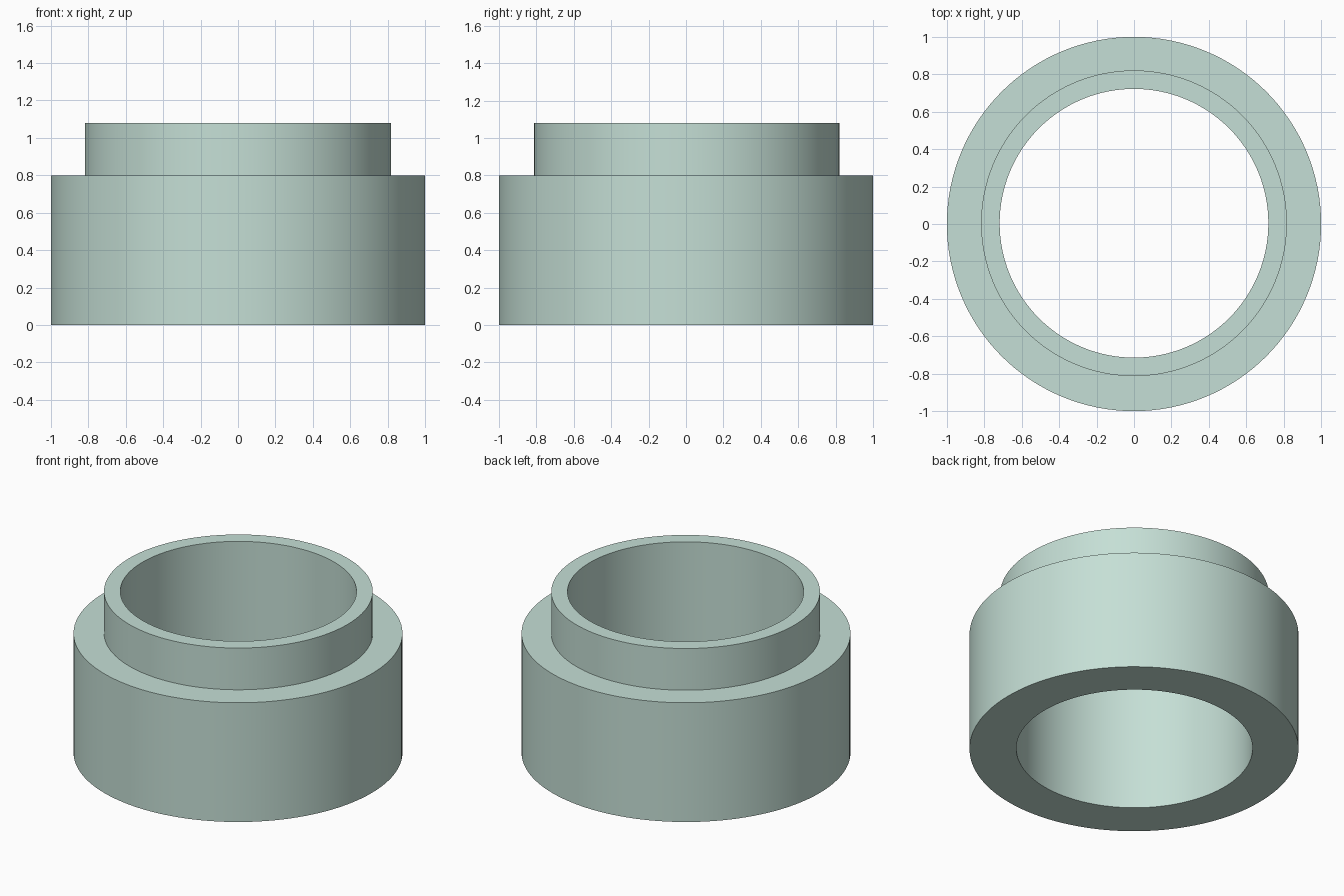
import bpy, bmesh, math

if "Cube" in bpy.data.objects:
    bpy.data.objects.remove(bpy.data.objects["Cube"])

SEGMENTS = 128
OFFSET_Y = 0.004  # bore and neck sit very slightly towards the back

# Stepped collar profile: (radius, height, y offset), revolved around z
profile = [
    (0.718, 0.0, OFFSET_Y),   # bore, bottom
    (1.0, 0.0, 0.0),          # body, bottom
    (1.0, 0.8, 0.0),          # body, top
    (0.817, 0.8, OFFSET_Y),   # shoulder
    (0.817, 1.08, OFFSET_Y),  # neck, top
    (0.718, 1.08, OFFSET_Y),  # bore, top
]

bm = bmesh.new()
rings = []
for r, z, dy in profile:
    angles = [2 * math.pi * i / SEGMENTS for i in range(SEGMENTS)]
    rings.append([bm.verts.new((r * math.cos(a), r * math.sin(a) + dy, z)) for a in angles])

# Bridge each ring to the next, closing through the bore
for k, ring in enumerate(rings):
    nxt = rings[(k + 1) % len(rings)]
    for i in range(SEGMENTS):
        j = (i + 1) % SEGMENTS
        bm.faces.new((ring[i], ring[j], nxt[j], nxt[i]))
bmesh.ops.recalc_face_normals(bm, faces=bm.faces)

mesh = bpy.data.meshes.new("stepped_collar")
bm.to_mesh(mesh)
bm.free()
collar = bpy.data.objects.new("stepped_collar", mesh)
bpy.context.collection.objects.link(collar)

# Pale green finish
mat = bpy.data.materials.new("pale_green")
mat.diffuse_color = (0.56, 0.74, 0.67, 1.0)
mat.use_nodes = True
mat.node_tree.nodes["Principled BSDF"].inputs["Base Color"].default_value = mat.diffuse_color
mesh.materials.append(mat)

# Smooth walls with crisp rims
bpy.context.view_layer.objects.active = collar
collar.select_set(True)
bpy.ops.object.shade_smooth_by_angle(angle=math.radians(30))
